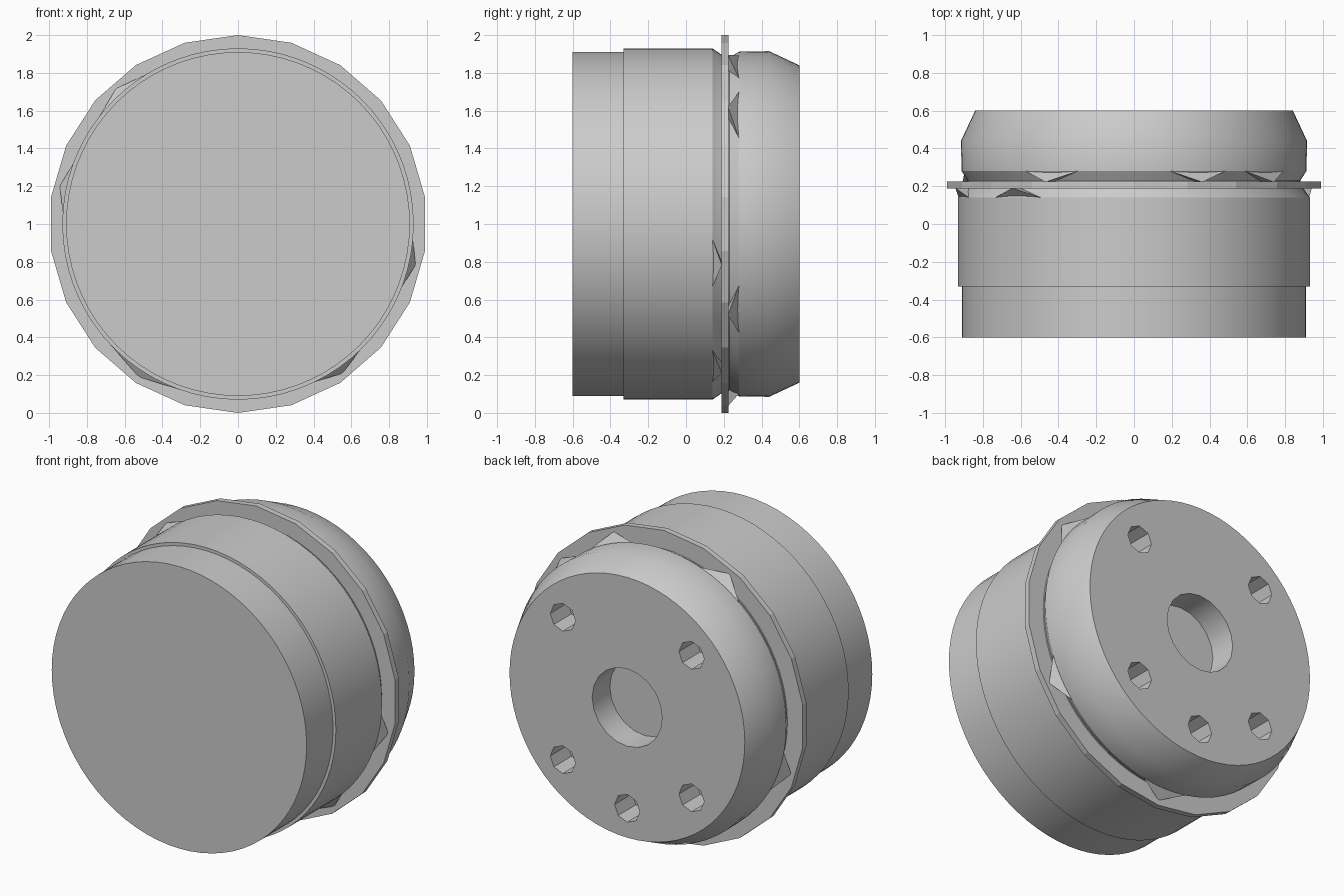
import bpy, bmesh
from math import sin, cos, pi, radians

if "Cube" in bpy.data.objects:
    bpy.data.objects.remove(bpy.data.objects["Cube"], do_unlink=True)

GREY = (0.6, 0.6, 0.6, 1)
grey = bpy.data.materials.new("plain grey")
grey.use_nodes = True
grey.diffuse_color = GREY
grey.node_tree.nodes["Principled BSDF"].inputs["Base Color"].default_value = GREY


def polar(r, angle, y, x=0, z=1):
    return (x + r * cos(angle), y, z + r * sin(angle))


def finish(name, bm):
    bmesh.ops.recalc_face_normals(bm, faces=bm.faces)
    mesh = bpy.data.meshes.new(name)
    bm.to_mesh(mesh)
    bm.free()
    mesh.materials.append(grey)
    ob = bpy.data.objects.new(name, mesh)
    bpy.context.collection.objects.link(ob)
    return ob


def lathe(name, profile, sides, x=0, z=1):
    """Closed solid of (y, radius) rings around an axis along y."""
    bm = bmesh.new()
    rings = [[bm.verts.new(polar(r, pi / 2 + 2 * pi * k / sides, y, x, z))
              for k in range(sides)] for y, r in profile]
    for a, b in zip(rings, rings[1:]):
        for k in range(sides):
            n = (k + 1) % sides
            bm.faces.new((a[k], a[n], b[n], b[k]))
    bm.faces.new(rings[0])
    bm.faces.new(rings[-1])
    return finish(name, bm)


def activate(ob):
    bpy.ops.object.select_all(action='DESELECT')
    ob.select_set(True)
    bpy.context.view_layer.objects.active = ob


# Stepped round body with a groove and a tapered back
body = lathe("body", [(-0.6, 0.91), (-0.33, 0.91), (-0.33, 0.93), (0.14, 0.93),
                      (0.19, 0.895), (0.23, 0.88), (0.28, 0.912),
                      (0.44, 0.915), (0.6, 0.84)], 72)

# Blind holes in the back: one large centre bore and five bolt holes
FLOOR, OUT = 0.42, 0.7
cutters = [lathe("centre_bore_cutter", [(FLOOR, 0.25), (OUT, 0.25)], 20)]
for deg in (45, 135, 225, 270, 315):
    x, _, z = polar(0.65, radians(deg), 0)
    cutters.append(lathe("bolt_hole_cutter", [(FLOOR, 0.09), (OUT, 0.09)], 8, x, z))
activate(body)
for cutter in cutters:
    cutter.hide_render = True
    mod = body.modifiers.new("hole", 'BOOLEAN')
    mod.operation = 'DIFFERENCE'
    mod.solver = 'EXACT'
    mod.object = cutter
    bpy.ops.object.modifier_apply(modifier=mod.name)
    bpy.data.objects.remove(cutter, do_unlink=True)
bpy.ops.object.shade_smooth_by_angle(angle=radians(30))

# Thin faceted flange
lathe("flange", [(0.187, 1.0), (0.225, 1.0)], 22)


# Small faceted webs bridging the groove to the flange
def webs(name, angles, y_body, y_flange, r_body):
    bm = bmesh.new()
    for deg, half in angles:
        a, w = radians(deg), radians(half)
        tet = [bm.verts.new(polar(*p)) for p in (
            (r_body, a - w, y_body), (r_body, a + w, y_body),
            (0.965, a, y_flange), (0.87, a, y_flange))]
        for i in range(4):
            bm.faces.new(tet[:i] + tet[i + 1:])
    finish(name, bm)


webs("front_webs", [(132, 10), (168, 8), (237, 14), (305, 9), (347, 8)],
     0.14, 0.19, 0.93)
webs("back_webs", [(40, 10), (68, 10), (119, 10), (200, 9), (270, 10), (330, 9)],
     0.28, 0.222, 0.912)
